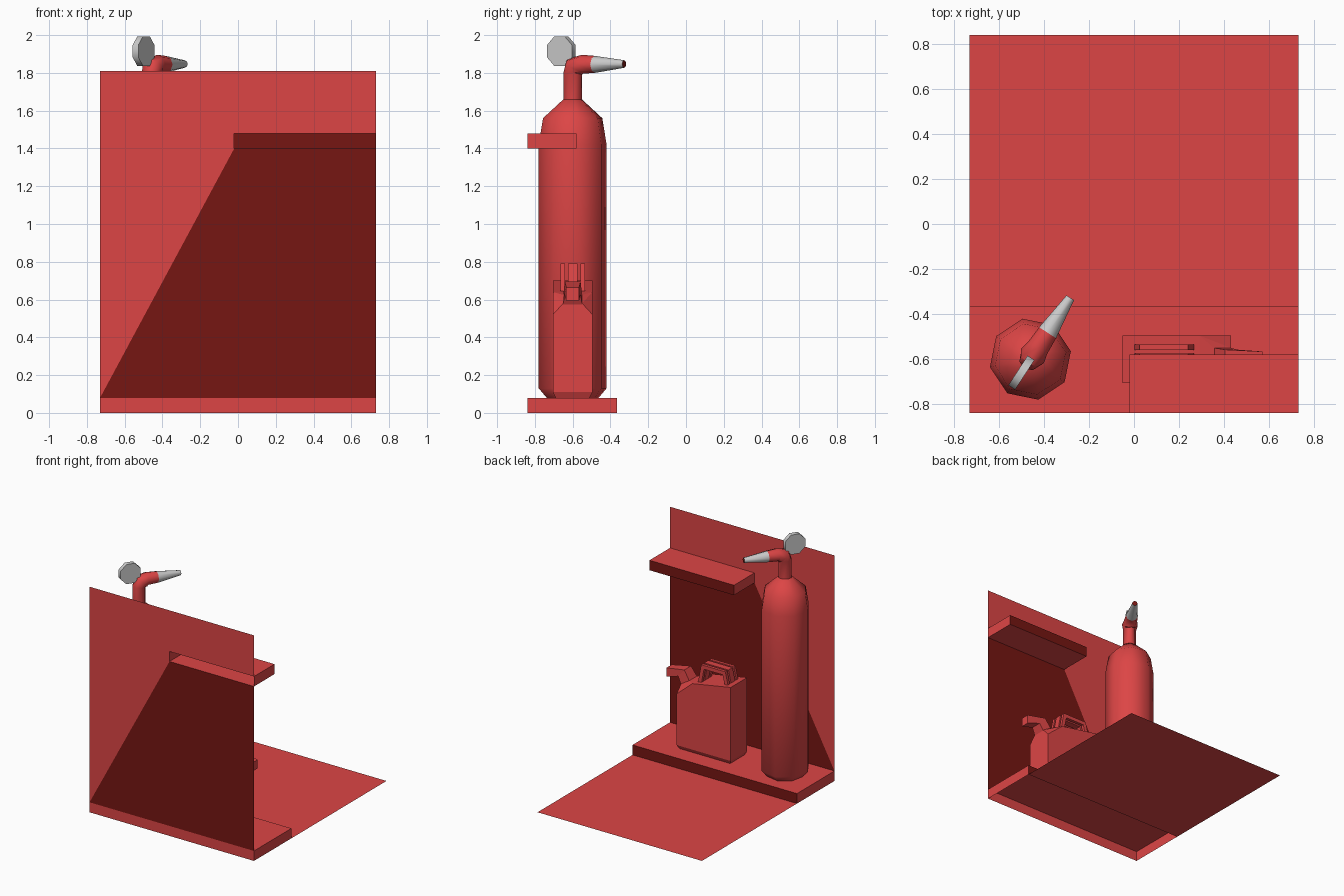
import bpy, bmesh
from math import sin, cos, pi, radians
from mathutils import Vector

if "Cube" in bpy.data.objects:
    bpy.data.objects.remove(bpy.data.objects["Cube"])


def material(name, col):
    m = bpy.data.materials.new(name)
    m.diffuse_color = (*col, 1)
    m.use_nodes = True
    m.node_tree.nodes["Principled BSDF"].inputs["Base Color"].default_value = m.diffuse_color
    return m


RED = material("red", (0.72, 0.06, 0.06))
DARK = material("dark_red", (0.18, 0.008, 0.006))
GREY = material("light_grey", (0.72, 0.72, 0.72))


def finish(bm, name, mats, smooth=None, fix=True):
    if fix:
        bmesh.ops.recalc_face_normals(bm, faces=bm.faces[:])
    me = bpy.data.meshes.new(name)
    bm.to_mesh(me)
    bm.free()
    ob = bpy.data.objects.new(name, me)
    bpy.context.collection.objects.link(ob)
    for m in mats:
        me.materials.append(m)
    if smooth:
        bpy.ops.object.select_all(action='DESELECT')
        ob.select_set(True)
        bpy.context.view_layer.objects.active = ob
        bpy.ops.object.shade_smooth_by_angle(angle=radians(smooth))
    return ob


def loft(bm, rings, caps=True):
    """Join equal-length rings of points into a closed tube."""
    vs = [[bm.verts.new(p) for p in r] for r in rings]
    n = len(vs[0])
    for a, b in zip(vs, vs[1:]):
        for i in range(n):
            j = (i + 1) % n
            bm.faces.new((a[i], a[j], b[j], b[i]))
    if caps:
        bm.faces.new(vs[0][::-1])
        return bm.faces.new(vs[-1])


def prism(bm, pts, y0, y1):
    loft(bm, [[(x, y, z) for x, z in pts] for y in (y0, y1)])


# Room shell: floor, open-bottomed plinth, back wall, open-backed shelf
W, YB, YP, YS, YF = 0.73, -0.84, -0.365, -0.58, 0.84
S, ZP, Z0, Z1, ZT = -0.02, 0.08, 1.40, 1.48, 1.81
bm = bmesh.new()


def face(pts, mat=0):
    bm.faces.new([bm.verts.new(p) for p in pts]).material_index = mat


def step(x0, x1, y1, z0, z1, bottom, back):
    face([(x0, YB, z1), (x0, y1, z1), (x1, y1, z1), (x1, YB, z1)][::-1])
    face([(x0, y1, z0), (x0, y1, z1), (x1, y1, z1), (x1, y1, z0)], 1)
    face([(x0, YB, z0), (x0, YB, z1), (x0, y1, z1), (x0, y1, z0)])
    face([(x1, YB, z0), (x1, y1, z0), (x1, y1, z1), (x1, YB, z1)])
    if bottom:
        face([(x0, YB, z0), (x0, y1, z0), (x1, y1, z0), (x1, YB, z0)])
    if back:
        face([(x0, YB, z0), (x1, YB, z0), (x1, YB, z1), (x0, YB, z1)])


face([(-W, YP, 0), (W, YP, 0), (W, YF, 0), (-W, YF, 0)])
step(-W, W, YP, 0, ZP, False, True)
step(S, W, YS, Z0, Z1, True, False)
face([(-W, YB, ZP), (S, YB, Z0), (W, YB, Z0), (W, YB, ZP)], 1)
face([(-W, YB, ZP), (S, YB, Z0), (S, YB, Z1), (W, YB, Z1), (W, YB, ZT), (-W, YB, ZT)])
bmesh.ops.remove_doubles(bm, verts=bm.verts[:], dist=1e-4)
finish(bm, "wall_and_shelf", [RED, DARK], fix=False)

# Gas cylinder
CX, CY = -0.46, -0.60
bm = bmesh.new()
profile = [(0.08, 0.14), (0.13, 0.183), (1.42, 0.183), (1.56, 0.16), (1.66, 0.05)]
loft(bm, [[(CX + r * cos(radians(11 + 45 * i)), CY + r * sin(radians(11 + 45 * i)), z)
           for i in range(8)] for z, r in profile])
finish(bm, "gas_cylinder", [RED], 50)

# Neck pipe and nozzle, swept in a vertical plane
D = Vector((cos(radians(57)), sin(radians(57)), 0))
N = Vector((-D.y, D.x, 0))
O = Vector((CX, CY, 0))
Z = Vector((0, 0, 1))


def pipe(name, path, mats):
    rings = []
    for u, z, tilt, r in path:
        up = Z * cos(radians(tilt)) - D * sin(radians(tilt))
        c = O + D * u + Z * z
        rings.append([c + N * r * cos(2 * pi * i / 8) + up * r * sin(2 * pi * i / 8)
                      for i in range(8)])
    bm = bmesh.new()
    tip = loft(bm, rings)
    if len(mats) > 1:
        tip.material_index = 1
    finish(bm, name, mats, 50)


pipe("neck_pipe", [(0, 1.64, 90, 0.05), (0, 1.80, 90, 0.05), (0.018, 1.833, 45, 0.06),
                   (0.06, 1.846, 0, 0.05), (0.14, 1.845, 0, 0.045)], [RED])
pipe("nozzle", [(0.14, 1.845, 0, 0.045), (0.325, 1.847, 0, 0.02)], [GREY, DARK])

# Round gauge beside the neck
bm = bmesh.new()
c = Vector((-0.50, -0.66, 1.915))
loft(bm, [[c + N * o + D * r * cos(2 * pi * (i + 0.5) / 8) + Z * r * sin(2 * pi * (i + 0.5) / 8)
           for i in range(8)] for o, r in [(-0.018, 0.085), (0.018, 0.085)]])
finish(bm, "gauge", [GREY], 50)

# Fuel can body: convex block with sloping shoulder
Y = -0.60
bm = bmesh.new()
corners = [(-0.035, 0.08, 0.09), (0.415, 0.08, 0.09), (-0.05, 0.11, 0.105), (0.43, 0.11, 0.105),
           (-0.05, 0.70, 0.105), (0.29, 0.64, 0.105), (0.43, 0.52, 0.105),
           (0.43, 0.58, 0.05), (0.355, 0.625, 0.05)]
for x, z, h in corners:
    for s in (-1, 1):
        bm.verts.new((x, Y + s * h, z))
bmesh.ops.convex_hull(bm, input=bm.verts[:])
bmesh.ops.dissolve_limit(bm, angle_limit=0.02, verts=bm.verts[:], edges=bm.edges[:])
finish(bm, "fuel_can", [RED])

# Can spout
bm = bmesh.new()
spout = [((0.355, 0.62), (0.43, 0.575), 0.05), ((0.405, 0.695), (0.46, 0.63), 0.042),
         ((0.57, 0.665), (0.57, 0.595), 0.034)]
loft(bm, [[(a[0], Y - h, a[1]), (a[0], Y + h, a[1]), (b[0], Y + h, b[1]), (b[0], Y - h, b[1])]
          for a, b, h in spout])
finish(bm, "can_spout", [RED])

# Triple carry handle
bm = bmesh.new()
frame = [(-0.005, 0.66), (0.025, 0.79), (0.24, 0.79), (0.27, 0.63),
         (0.24, 0.63), (0.215, 0.76), (0.05, 0.76), (0.025, 0.66)]
for y, h in [(-0.053, 0.012), (0, 0.026), (0.053, 0.012)]:
    prism(bm, frame, Y + y - h, Y + y + h)
finish(bm, "can_handle", [RED])
